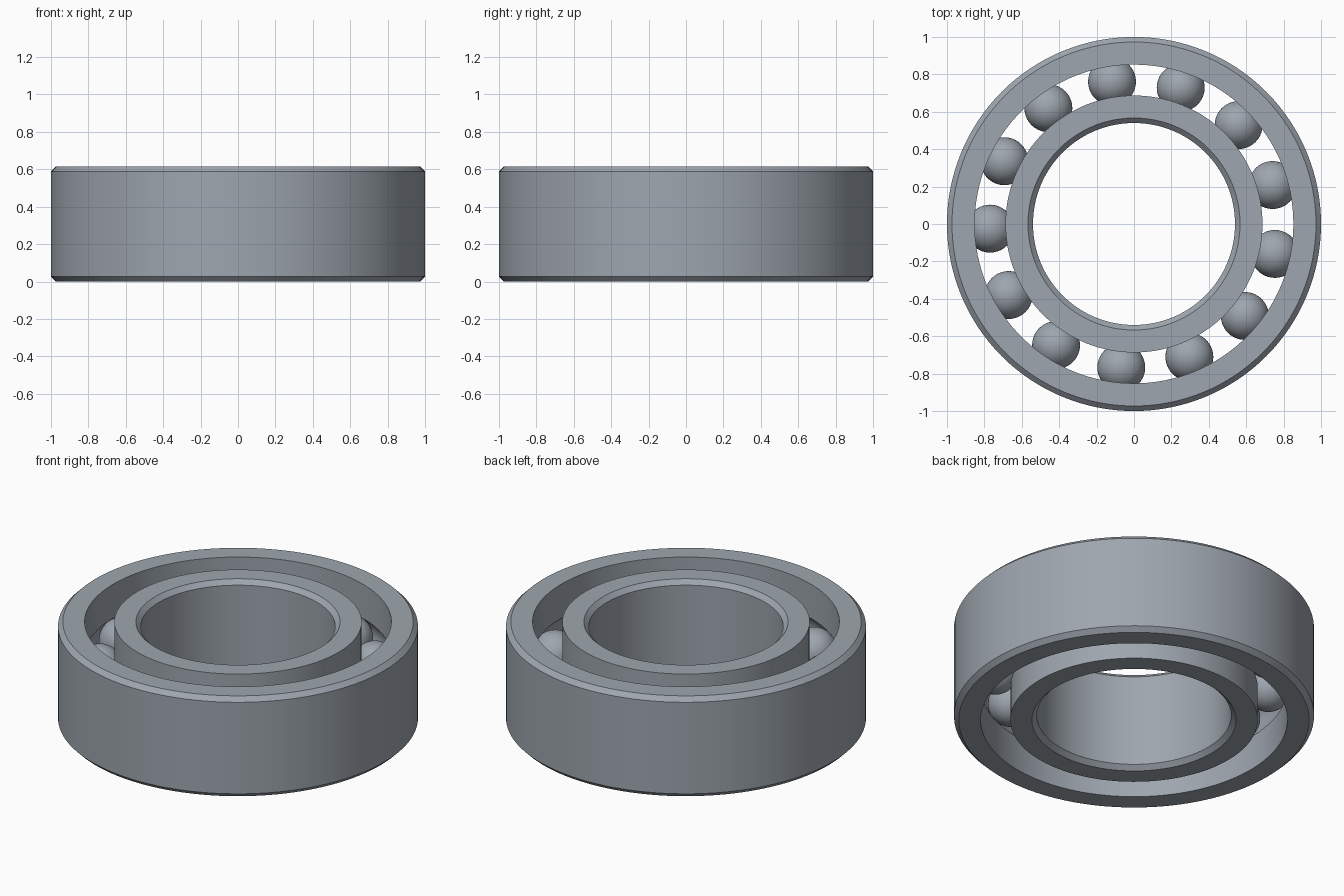
import bpy
import bmesh
from math import sin, cos, asin, pi, radians, tau

HEIGHT = 0.615
MID = HEIGHT / 2
CHAMFER = 0.027
BALL_R = 0.128
TRACK_R = 0.77      # radius of the circle of ball centres
BALLS = 13
SEGMENTS = 128

cube = bpy.data.objects.get("Cube")
if cube:
    bpy.data.objects.remove(cube, do_unlink=True)

steel = bpy.data.materials.new("steel grey")
steel.use_nodes = True
colour = (0.34, 0.38, 0.425, 1)
steel.diffuse_color = colour
steel.node_tree.nodes["Principled BSDF"].inputs["Base Color"].default_value = colour


def finish(name, bm):
    """Turn a bmesh into a smooth shaded steel object."""
    bmesh.ops.recalc_face_normals(bm, faces=bm.faces)
    mesh = bpy.data.meshes.new(name)
    bm.to_mesh(mesh)
    bm.free()
    mesh.materials.append(steel)
    obj = bpy.data.objects.new(name, mesh)
    bpy.context.collection.objects.link(obj)
    bpy.ops.object.select_all(action="DESELECT")
    obj.select_set(True)
    bpy.context.view_layer.objects.active = obj
    bpy.ops.object.shade_smooth_by_angle(angle=radians(30))
    return obj


def lathe(name, profile):
    """Spin a closed (radius, height) profile around z."""
    bm = bmesh.new()
    rings = []
    for i in range(SEGMENTS):
        a = tau * i / SEGMENTS
        rings.append([bm.verts.new((r * cos(a), r * sin(a), z)) for r, z in profile])
    n = len(profile)
    for i in range(SEGMENTS):
        p, q = rings[i], rings[(i + 1) % SEGMENTS]
        for j in range(n):
            k = (j + 1) % n
            bm.faces.new((p[j], q[j], q[k], p[k]))
    return finish(name, bm)


def race(name, plain_r, groove_r):
    """Ring with chamfers on its plain wall and a ball groove in the other."""
    side = 1 if groove_r > TRACK_R else -1
    inset = plain_r - side * CHAMFER
    half = pi / 2 - asin(abs(groove_r - TRACK_R) / BALL_R)
    steps = 12
    groove = []
    for i in range(steps + 1):
        a = half * (2 * i / steps - 1)
        groove.append((TRACK_R + side * BALL_R * cos(a), MID + BALL_R * sin(a)))
    profile = [(groove_r, 0)] + groove + [
        (groove_r, HEIGHT), (inset, HEIGHT), (plain_r, HEIGHT - CHAMFER),
        (plain_r, CHAMFER), (inset, 0)]
    return lathe(name, profile)


# Rings
race("outer_ring", 1.0, 0.852)
race("inner_ring", 0.54, 0.687)

# Balls between the rings
for i in range(BALLS):
    a = radians(15.7) + tau * i / BALLS
    bm = bmesh.new()
    bmesh.ops.create_uvsphere(bm, u_segments=40, v_segments=24, radius=BALL_R)
    ball = finish(f"ball_{i + 1}", bm)
    ball.location = (TRACK_R * cos(a), TRACK_R * sin(a), MID)
